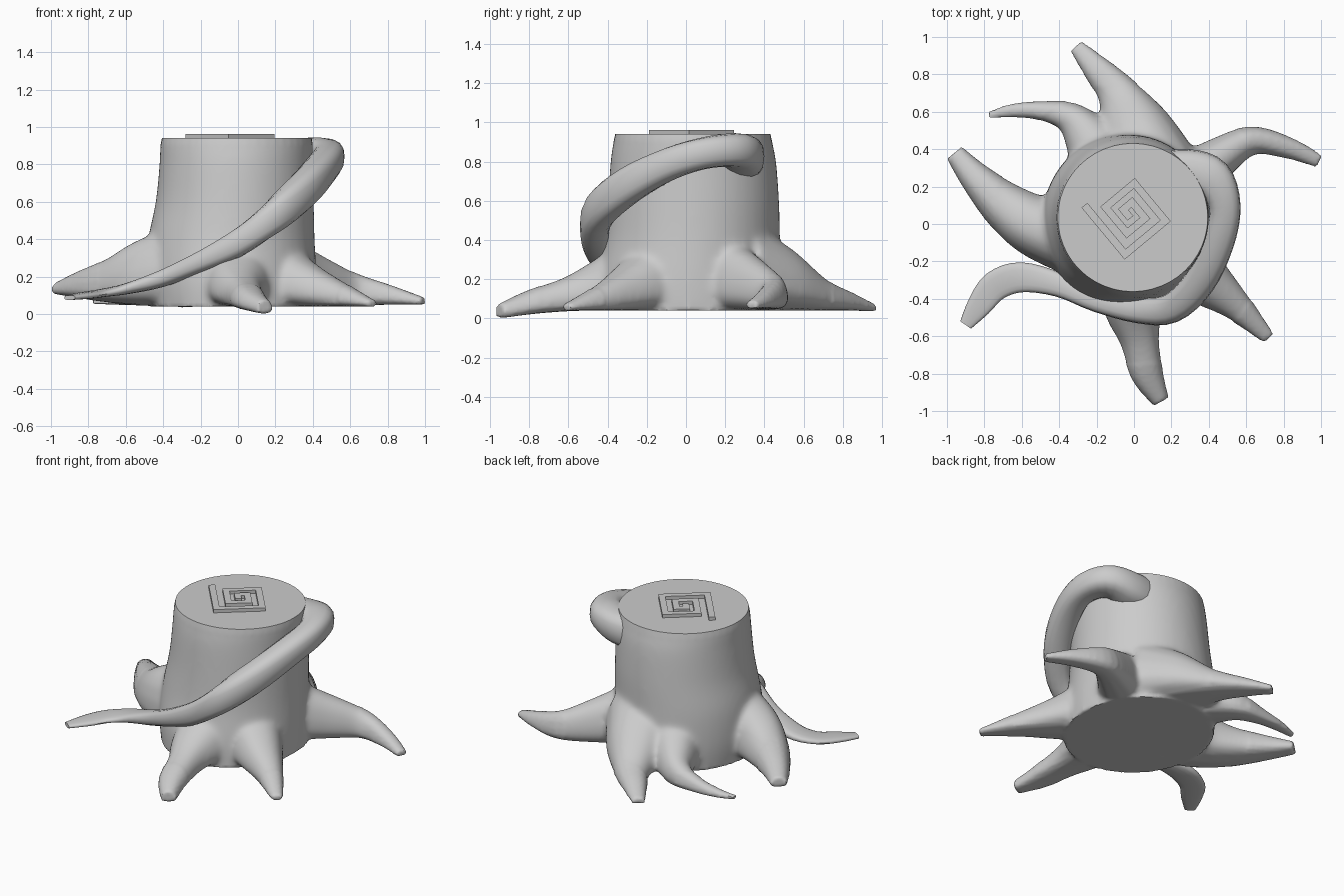
import bpy, bmesh, math
from mathutils import Vector

if "Cube" in bpy.data.objects:
    bpy.data.objects.remove(bpy.data.objects["Cube"])


def make_object(name, bm, angle=40):
    bmesh.ops.recalc_face_normals(bm, faces=bm.faces)
    me = bpy.data.meshes.new(name)
    bm.to_mesh(me)
    bm.free()
    ob = bpy.data.objects.new(name, me)
    bpy.context.collection.objects.link(ob)
    bpy.ops.object.select_all(action='DESELECT')
    bpy.context.view_layer.objects.active = ob
    ob.select_set(True)
    bpy.ops.object.shade_smooth_by_angle(angle=math.radians(angle))
    return ob


def smooth_path(pts, steps):
    """Catmull-Rom through points of any dimension."""
    out = []
    for i in range(len(pts) - 1):
        a, b = pts[max(i - 1, 0)], pts[i]
        c, d = pts[i + 1], pts[min(i + 2, len(pts) - 1)]
        for s in range(steps):
            t = s / steps
            out.append([0.5 * (2 * q + (r - p) * t + (2 * p - 5 * q + 4 * r - w) * t * t
                               + (3 * q - p - 3 * r + w) * t ** 3)
                        for p, q, r, w in zip(a, b, c, d)])
    return out + [list(pts[-1])]


def loft(bm, rings):
    vs = [[bm.verts.new(p) for p in r] for r in rings]
    n = len(vs[0])
    for a, b in zip(vs, vs[1:]):
        for j in range(n):
            k = (j + 1) % n
            bm.faces.new((a[j], a[k], b[k], b[j]))
    bm.faces.new(vs[0][::-1])
    bm.faces.new(vs[-1])


def limb(bm, pts, steps=5, n=16, lean=0.2, power=0.8):
    """Tapered limb; each point is x, y, bottom z, top z, half width."""
    path = smooth_path(pts, steps)
    rings = []
    for i, (x, y, zb, zt, w) in enumerate(path):
        p, q = path[max(i - 1, 0)], path[min(i + 1, len(path) - 1)]
        t = Vector((q[0] - p[0], q[1] - p[1])).normalized()
        ring = []
        for j in range(n):
            a = 2 * math.pi * j / n
            c, s = math.cos(a), math.sin(a)
            c = math.copysign(abs(c) ** power, c)
            s = math.copysign(abs(s) ** power, s)
            u = w * c * (1 - lean * s)
            ring.append((x - t.y * u, y + t.x * u, zb + (zt - zb) * (0.5 + 0.5 * s)))
        rings.append(ring)
    loft(bm, rings)


# Trunk: z, x min, x max, y min, y max
bm = bmesh.new()
levels = [(0.04, -0.47, 0.42, -0.47, 0.50), (0.2, -0.49, 0.42, -0.46, 0.49),
          (0.4, -0.48, 0.41, -0.42, 0.48), (0.6, -0.44, 0.405, -0.40, 0.475),
          (0.8, -0.42, 0.40, -0.385, 0.46), (0.9, -0.415, 0.40, -0.37, 0.44),
          (0.99, -0.395, 0.385, -0.35, 0.42)]
loft(bm, [[((x0 + x1) / 2 + (x1 - x0) / 2 * math.cos(k * math.pi / 24),
            (y0 + y1) / 2 + (y1 - y0) / 2 * math.sin(k * math.pi / 24), z)
           for k in range(48)] for z, x0, x1, y0, y1 in smooth_path(levels, 4)])

# Roots
roots = [
    [(-0.2, -0.1, 0.04, 0.5, 0.22), (-0.5, -0.02, 0.045, 0.41, 0.17), (-0.68, 0.09, 0.06, 0.30, 0.13),
     (-0.84, 0.24, 0.085, 0.23, 0.085), (-0.96, 0.38, 0.105, 0.17, 0.05)],
    [(0.08, 0.3, 0.04, 0.5, 0.26), (0.0, 0.52, 0.04, 0.36, 0.19), (-0.09, 0.7, 0.04, 0.2, 0.11),
     (-0.21, 0.84, 0.04, 0.13, 0.07), (-0.31, 0.95, 0.035, 0.075, 0.04)],
    [(-0.2, 0.4, 0.04, 0.36, 0.16), (-0.33, 0.56, 0.04, 0.22, 0.09), (-0.5, 0.605, 0.045, 0.14, 0.05),
     (-0.66, 0.605, 0.05, 0.1, 0.035), (-0.78, 0.58, 0.055, 0.075, 0.02)],
    [(0.25, 0.2, 0.04, 0.42, 0.16), (0.45, 0.35, 0.04, 0.31, 0.11), (0.63, 0.445, 0.045, 0.22, 0.075),
     (0.83, 0.405, 0.05, 0.15, 0.055), (0.99, 0.335, 0.05, 0.09, 0.035)],
    [(0.2, -0.15, 0.04, 0.42, 0.2), (0.38, -0.3, 0.04, 0.28, 0.14), (0.54, -0.43, 0.04, 0.18, 0.085),
     (0.72, -0.61, 0.04, 0.075, 0.035)],
    [(0.0, -0.25, 0.04, 0.45, 0.2), (0.0, -0.45, 0.04, 0.31, 0.16), (0.03, -0.62, 0.035, 0.21, 0.105),
     (0.07, -0.8, 0.02, 0.145, 0.085), (0.145, -0.95, 0.0, 0.075, 0.045)],
]
for r in roots:
    limb(bm, r)

# Fuse trunk and roots into one skin, soften the joins, cut the top flat
raw = make_object("stump_raw", bm)
mod = raw.modifiers.new("fuse", 'REMESH')
mod.mode = 'VOXEL'
mod.voxel_size = 0.014
me = bpy.data.meshes.new_from_object(raw.evaluated_get(bpy.context.evaluated_depsgraph_get()))
bpy.data.objects.remove(raw)
bm = bmesh.new()
bm.from_mesh(me)
bpy.data.meshes.remove(me)
for _ in range(12):
    vs = [v for v in bm.verts if 0.06 < v.co.z < 0.9 and v.co.xy.length < 0.75]
    bmesh.ops.smooth_vert(bm, verts=vs, factor=0.5, use_axis_x=True, use_axis_y=True, use_axis_z=True)
bmesh.ops.bisect_plane(bm, geom=bm.verts[:] + bm.edges[:] + bm.faces[:], plane_co=(0, 0, 0.94),
                       plane_no=(0, 0, 1), clear_outer=True)
bmesh.ops.holes_fill(bm, edges=[e for e in bm.edges if e.is_boundary], sides=0)
make_object("stump", bm, 50)

# Branch that winds from the top edge round the front to the lower left
bm = bmesh.new()
limb(bm, [(0.12, 0.26, 0.7, 0.93, 0.12), (0.29, 0.28, 0.72, 0.935, 0.12), (0.42, 0.24, 0.77, 0.945, 0.11),
          (0.485, 0.09, 0.76, 0.925, 0.085), (0.45, -0.1, 0.69, 0.87, 0.085),
          (0.35, -0.31, 0.56, 0.77, 0.085), (0.2, -0.45, 0.43, 0.64, 0.08),
          (0.02, -0.46, 0.31, 0.48, 0.07), (-0.2, -0.405, 0.22, 0.34, 0.065),
          (-0.4, -0.325, 0.145, 0.24, 0.065), (-0.6, -0.285, 0.105, 0.165, 0.08),
          (-0.74, -0.33, 0.09, 0.13, 0.08), (-0.83, -0.44, 0.08, 0.115, 0.065),
          (-0.9, -0.54, 0.075, 0.1, 0.035)], steps=4, lean=0.0, power=0.75)
make_object("winding_branch", bm, 50)

# Raised square spiral on the cut top
bm = bmesh.new()
spiral = [Vector(p) for p in [(0.02, 0.36), (0.02, 0.02), (0.30, 0.02), (0.30, 0.28), (0.10, 0.28),
                              (0.10, 0.10), (0.225, 0.10), (0.225, 0.21), (0.165, 0.21), (0.165, 0.15)]]
u, v, base, half = Vector((0.77, 0.64)), Vector((-0.64, 0.77)), Vector((-0.05, -0.19)), 0.02
normals = []
for a, b in zip(spiral, spiral[1:]):
    d = (b - a).normalized()
    normals.append(Vector((-d.y, d.x)))
rings = []
for i, p in enumerate(spiral):
    off = Vector((0, 0))
    if i > 0:
        off += normals[i - 1]
    if i < len(normals):
        off += normals[i]
    l, r = (base + u * q.x + v * q.y for q in (p + off * half, p - off * half))
    rings.append([(*l, 0.93), (*r, 0.93), (*r, 0.962), (*l, 0.962)])
loft(bm, rings)
make_object("top_spiral", bm, 30)
